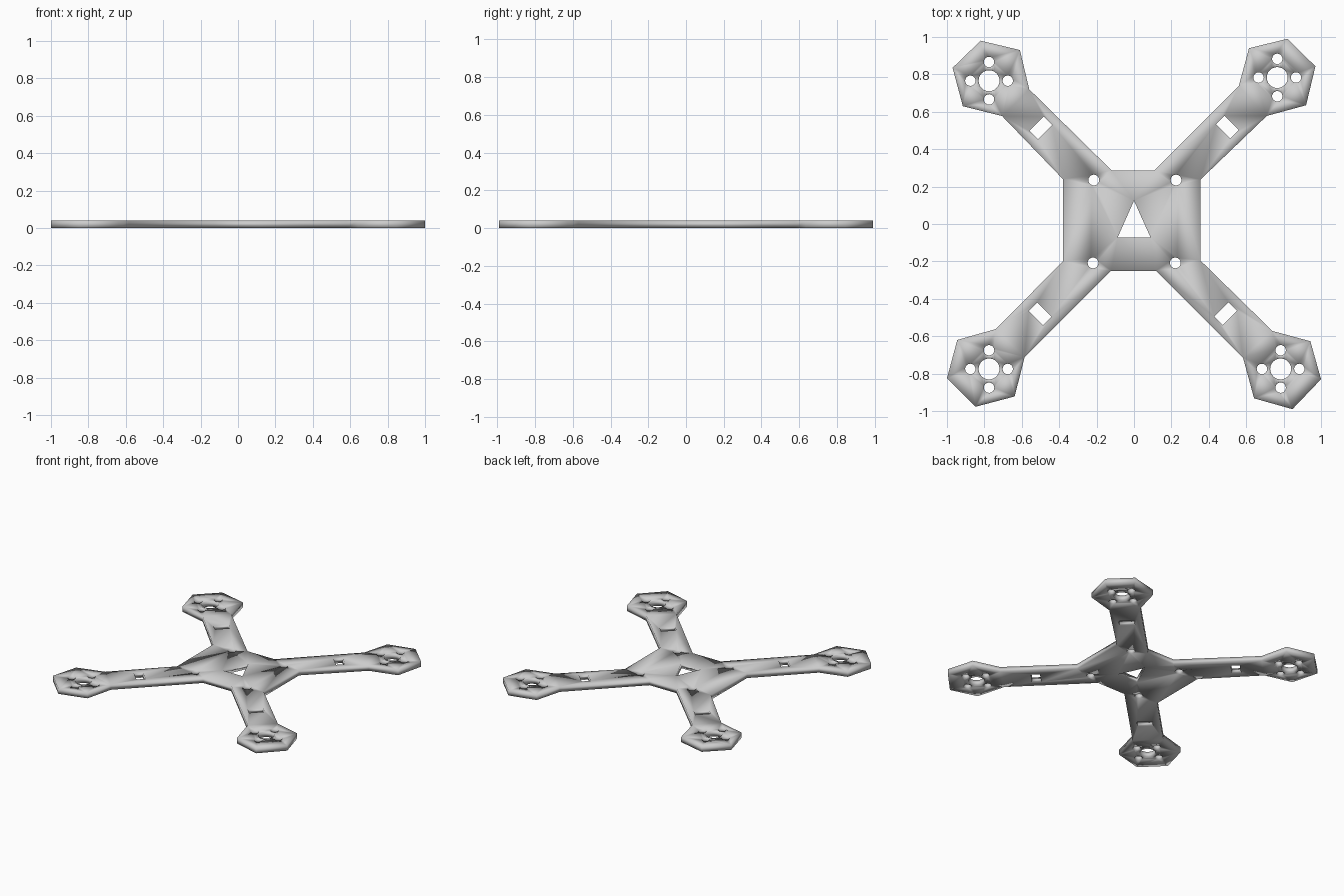
import bpy, bmesh
from math import cos, sin, pi, radians

if "Cube" in bpy.data.objects:
    bpy.data.objects.remove(bpy.data.objects["Cube"])

THICK = 0.04

# Outer outline, clockwise from the back-left motor pad
outline = [
    (-.82, .98), (-.61, .93), (-.56, .72), (-.12, .287), (.11, .287), (.56, .737),
    (.615, .94), (.82, .99), (.97, .843), (.92, .635), (.71, .578), (.355, .237),
    (.355, -.195), (.74, -.572), (.943, -.627), (1, -.83), (.847, -.99), (.642, -.932),
    (.583, -.715), (.118, -.25), (-.122, -.25), (-.585, -.712), (-.638, -.922),
    (-.847, -.977), (-1, -.825), (-.945, -.62), (-.74, -.562), (-.38, -.2),
    (-.38, .24), (-.705, .577), (-.915, .63), (-.97, .835)]


def circle(cx, cy, r, n):
    return [(cx + r * cos(2 * pi * i / n), cy + r * sin(2 * pi * i / n)) for i in range(n)]


def slot(cx, cy, along, across, angle):
    c, s = cos(radians(angle)), sin(radians(angle))
    return [(cx + u * c - v * s, cy + u * s + v * c)
            for u, v in ((-along, -across), (along, -across), (along, across), (-along, across))]


loops = [outline]

# Motor mounts: a shaft hole with four screw holes
for mx, my in ((-.775, .766), (.766, .783), (-.775, -.775), (.784, -.775)):
    loops.append(circle(mx, my, .056, 24))
    for k in range(4):
        a = k * pi / 2
        loops.append(circle(mx + .1 * cos(a), my + .1 * sin(a), .028, 16))

# Strap slots on the arms
for sx, sy, angle in ((-.498, .513, 135), (.5, .518, 45), (-.502, -.48, 225), (.49, -.48, 315)):
    loops.append(slot(sx, sy, .032, .054, angle))

# Body screw holes and the triangular window
for hx, hy in ((-.215, .235), (.225, .235), (-.219, -.208), (.221, -.208)):
    loops.append(circle(hx, hy, .029, 16))
loops.append([(0, .125), (-.087, -.071), (.088, -.071)])

# Fill the profile with its holes, then thicken it into one plate
bm = bmesh.new()
edges = []
for pts in loops:
    vs = [bm.verts.new((x, y, 0)) for x, y in pts]
    edges += [bm.edges.new((vs[i - 1], vs[i])) for i in range(len(vs))]
bmesh.ops.triangle_fill(bm, use_beauty=True, edges=edges, normal=(0, 0, 1))
ext = bmesh.ops.extrude_face_region(bm, geom=bm.faces[:], use_keep_orig=True)
for v in ext["geom"]:
    if isinstance(v, bmesh.types.BMVert):
        v.co.z = THICK
bmesh.ops.recalc_face_normals(bm, faces=bm.faces[:])
for f in bm.faces:
    f.smooth = True

mesh = bpy.data.meshes.new("quadcopter_frame_plate")
bm.to_mesh(mesh)
bm.free()
plate = bpy.data.objects.new("quadcopter_frame_plate", mesh)
bpy.context.collection.objects.link(plate)
